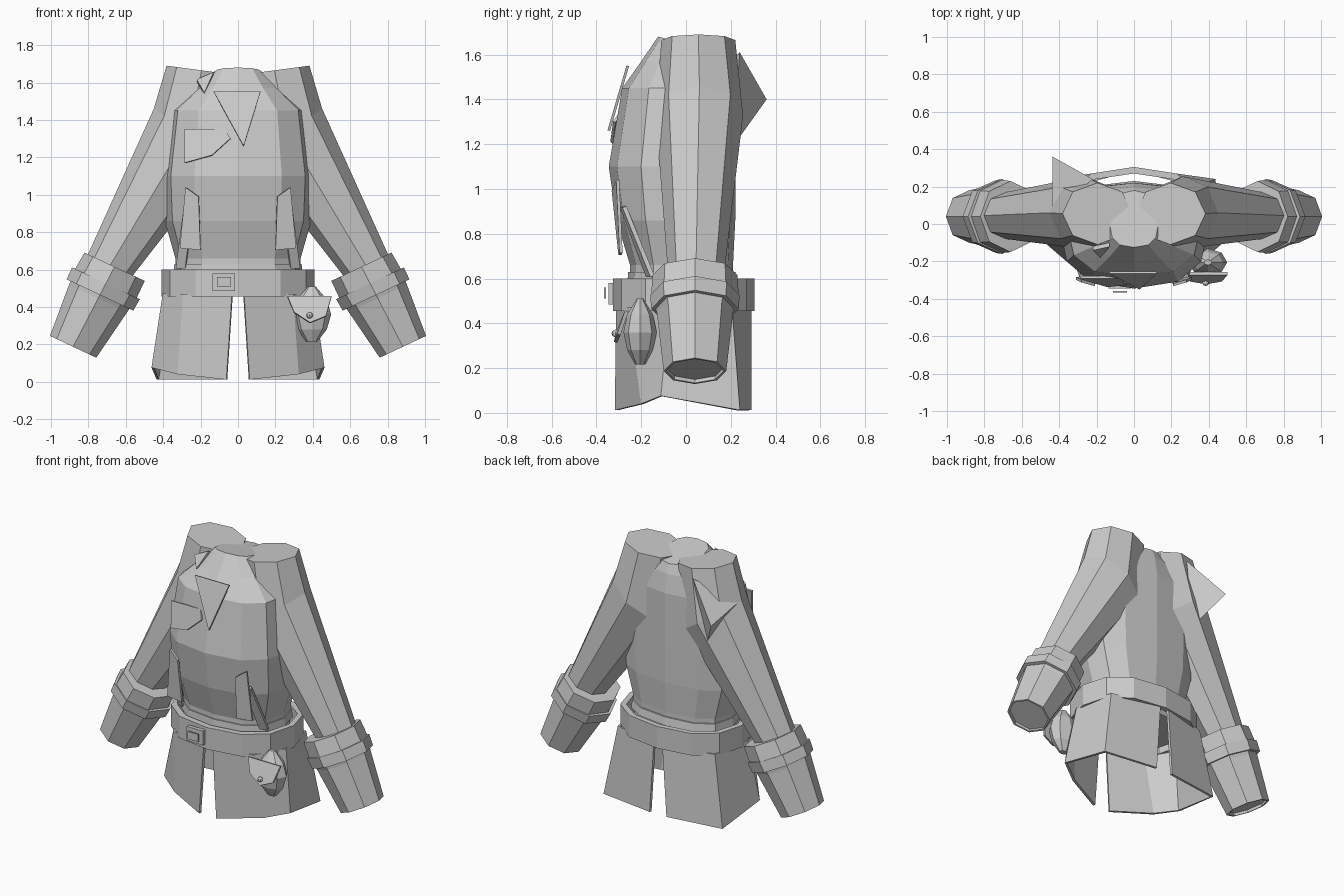
import bpy, bmesh
from math import sin, cos, pi
from mathutils import Vector

if "Cube" in bpy.data.objects:
    bpy.data.objects.remove(bpy.data.objects["Cube"])


def obj(name, verts, faces, thick=0, mirror=False):
    me = bpy.data.meshes.new(name)
    bm = bmesh.new()
    vs = [bm.verts.new(v) for v in verts]
    for f in faces:
        bm.faces.new([vs[i] for i in f])
    bmesh.ops.recalc_face_normals(bm, faces=bm.faces)
    bm.to_mesh(me)
    bm.free()
    o = bpy.data.objects.new(name, me)
    bpy.context.collection.objects.link(o)
    if thick:
        m = o.modifiers.new("thickness", 'SOLIDIFY')
        m.thickness, m.offset = thick, 0
    if mirror:
        o.modifiers.new("mirror", 'MIRROR').use_axis[0] = True
    return o


def loft(name, rings, caps=True, closed=False, mirror=False):
    n, k = len(rings[0]), len(rings)
    faces = []
    for r in range(k if closed else k - 1):
        a, b = r * n, ((r + 1) % k) * n
        faces += [(a + i, a + (i + 1) % n, b + (i + 1) % n, b + i) for i in range(n)]
    if caps and not closed:
        faces += [tuple(range(n)), tuple(range((k - 1) * n, k * n))]
    return obj(name, [v for r in rings for v in r], faces, mirror=mirror)


def plate(name, pts, thick=0.012, mirror=False):
    return obj(name, pts, [tuple(range(len(pts)))], thick, mirror)


def body_ring(z, hx, yf, yb, n=12, p=0.78, dz=0):
    """Boxy oval with separate front and back depth; dz tips it backwards."""
    out = []
    for i in range(n):
        c, s = cos(2 * pi * i / n), sin(2 * pi * i / n)
        x = hx * abs(c) ** p * (1 if c > 0 else -1)
        y = abs(s) ** p * (yb if s > 0 else yf)
        out.append((x, y, z - dz * s))
    return out


def arm_ring(cx, cz, ux, uz, ry, cy=0.04, n=8):
    """Octagon spanned by (ux, uz) in the front plane and ry in depth."""
    return [(cx + ux * cos(2 * pi * i / n), cy + ry * sin(2 * pi * i / n),
             cz + uz * cos(2 * pi * i / n)) for i in range(n)]


# Torso
loft("torso", [body_ring(*r) for r in (
    (0.47, .33, -.25, .21), (0.66, .335, -.25, .21), (0.86, .392, -.31, .22),
    (1.10, .402, -.345, .22), (1.45, .36, -.285, .22))]
    + [body_ring(1.57, .23, -.20, .20), body_ring(1.655, .13, -.125, .18, dz=.025)])

# Waistband lip and belt
loft("waistband", [body_ring(.58, .345, -.262, .23), body_ring(.63, .34, -.258, .22)])
loft("belt", [body_ring(.455, .41, -.325, .305, p=.85), body_ring(.60, .41, -.325, .305, p=.85),
              body_ring(.60, .375, -.285, .27, p=.85), body_ring(.455, .375, -.285, .27, p=.85)],
     closed=True)


# Buckle frame and pin plate
def rect(x0, x1, z0, z1, y):
    return [(x0, y, z0), (x1, y, z0), (x1, y, z1), (x0, y, z1)]


loft("buckle_frame", [rect(-.135, -.015, .485, .58, -.32), rect(-.135, -.015, .485, .58, -.345)])
loft("buckle_plate", [rect(-.112, -.037, .51, .56, -.357), rect(-.112, -.037, .51, .56, -.366)])

# Skirt: each half wraps from the front slit to the back slit
top = [(.03, -.305, .47), (.29, -.25, .47), (.395, -.07, .47), (.35, .20, .47), (.03, .285, .47)]
low = [(.06, -.31, .012), (.32, -.195, .04), (.455, -.11, .075), (.43, .235, .012), (.06, .285, .012)]
obj("skirt", top + low, [(i, i + 1, i + 6, i + 5) for i in range(4)], .016, True)

# Sleeves with turned cuffs
loft("sleeve", [arm_ring(.195, 1.665, .187, .025, .165, .055),
                arm_ring(.26, 1.33, .19, .13, .195, .06),
                arm_ring(.685, .62, .12, .055, .125, .045)], mirror=True)


def cuff_ring(t, r, ry):
    d = Vector((.46, -.888))
    return arm_ring(.66 + d.x * t, .615 + d.y * t, r * .905, r * .425, ry)


loft("cuff", [cuff_ring(*a) for a in (
    (0, .178, .19), (.10, .182, .195), (.19, .172, .17), (.482, .137, .14),
    (.482, .125, .128), (.465, .125, .128))], mirror=True)
loft("cuff_band", [cuff_ring(*a) for a in (
    (.10, .20, .20), (.17, .197, .195), (.17, .16, .16), (.10, .16, .16))],
    closed=True, mirror=True)

# Chest flap, breast patch and collar tab
plate("chest_flap", [(-.13, -.26, 1.55), (.12, -.26, 1.55), (.03, -.345, 1.26)])
plate("breast_patch", [(-.285, -.285, 1.35), (-.07, -.285, 1.35), (-.04, -.32, 1.30),
                       (-.14, -.332, 1.21), (-.285, -.29, 1.17)])
plate("collar_tab", [(-.22, -.13, 1.61), (-.13, -.11, 1.65), (-.18, -.17, 1.54)], .025)

# Hanging front straps and the tails below them
plate("front_strap", [(.20, -.295, .705), (.31, -.29, .715), (.28, -.305, 1.04),
                      (.21, -.325, .99)], .014, True)
plate("strap_tail", [(.24, -.285, .92), (.29, -.275, .92), (.33, -.15, .61), (.28, -.17, .61)],
      .02, True)

# Shoulder spike
tip, a, b, c = (-.435, .36, 1.40), (-.22, .24, 1.61), (-.44, .05, 1.46), (-.30, .21, 1.19)
obj("shoulder_spike", [tip, a, b, c], [(0, 1, 2), (0, 2, 3), (0, 3, 1), (1, 3, 2)])

# Pouch, flap and button
loft("pouch", [[(.395 + r * cos(pi * i / 4), -.205 + .72 * r * sin(pi * i / 4), z)
                for i in range(8)]
               for z, r in ((.215, .03), (.28, .08), (.36, .103), (.44, .08), (.51, .02))])
plate("pouch_flap", [(.265, -.265, .455), (.50, -.265, .455), (.47, -.30, .35),
                     (.385, -.315, .315), (.30, -.30, .37)], .016)
bpy.ops.mesh.primitive_uv_sphere_add(segments=8, ring_count=6, radius=.017,
                                     location=(.383, -.315, .355))
bpy.context.object.name = "pouch_button"
